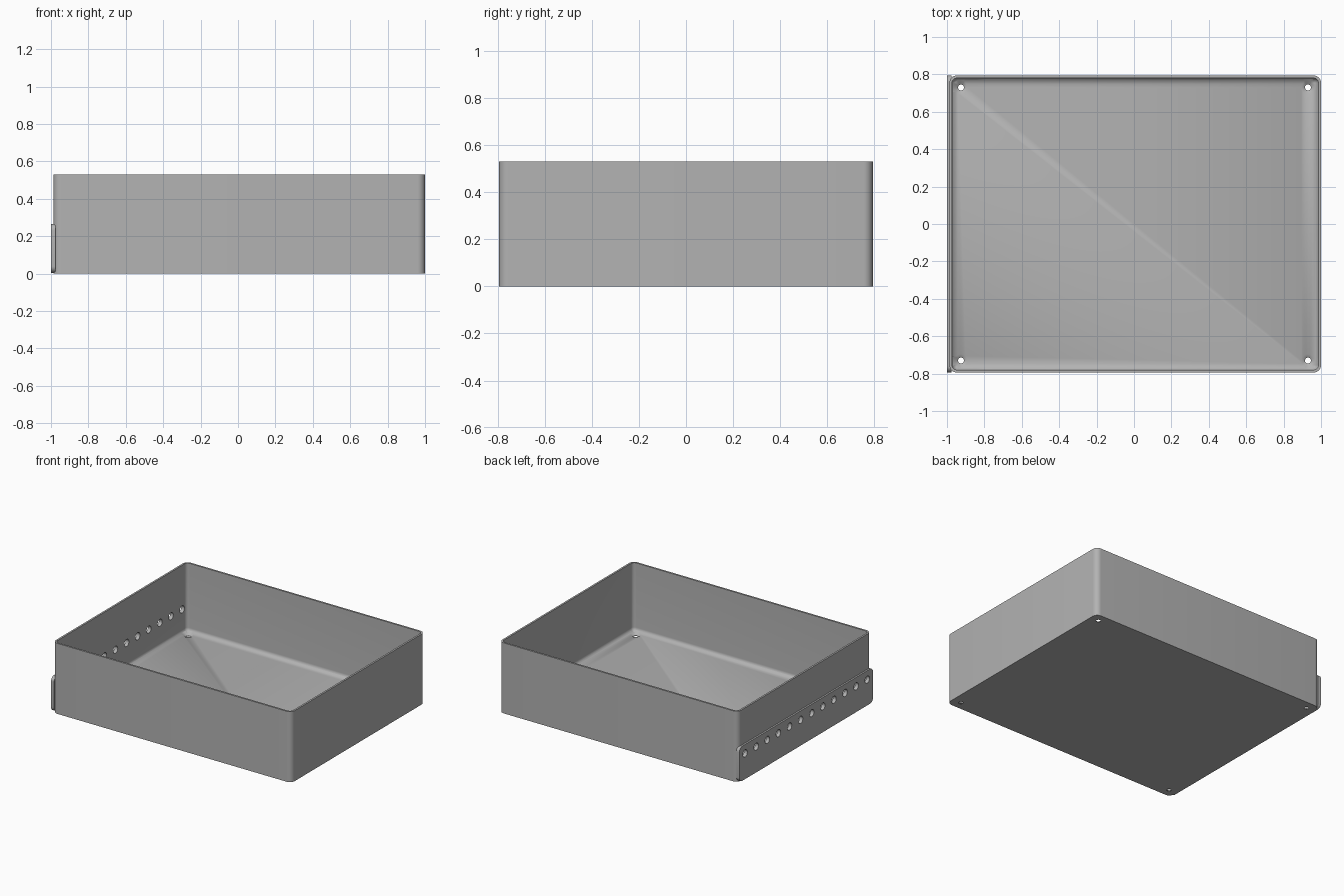
import bpy, bmesh, math
from mathutils import Matrix

if "Cube" in bpy.data.objects:
    bpy.data.objects.remove(bpy.data.objects["Cube"], do_unlink=True)

X0, X1, HY, TOP = -0.987, 1.0, 0.794, 0.53
WALL, FLOOR, CORNER, FILLET = 0.014, 0.016, 0.04, 0.03

grey = bpy.data.materials.new("mid grey")
grey.use_nodes = True
color = (0.45, 0.45, 0.45, 1)
grey.diffuse_color = color
grey.node_tree.nodes["Principled BSDF"].inputs["Base Color"].default_value = color


def rounded_rect(a0, a1, b0, b1, r, steps=8):
    """Outline of a rectangle with round corners, counter-clockwise."""
    pts = []
    centres = [(a1 - r, b1 - r), (a0 + r, b1 - r), (a0 + r, b0 + r), (a1 - r, b0 + r)]
    for k, (ca, cb) in enumerate(centres):
        for i in range(steps + 1):
            t = math.pi / 2 * (k + i / steps)
            pts.append((ca + r * math.cos(t), cb + r * math.sin(t)))
    return pts


def loft(name, rings):
    """Skin a list of point rings and cap both ends."""
    bm = bmesh.new()
    loops = [[bm.verts.new(p) for p in ring] for ring in rings]
    for a, b in zip(loops, loops[1:]):
        for i in range(len(a)):
            j = (i + 1) % len(a)
            bm.faces.new((a[i], a[j], b[j], b[i]))
    bm.faces.new(loops[0])
    bm.faces.new(loops[-1])
    bmesh.ops.recalc_face_normals(bm, faces=bm.faces)
    return finish(name, bm)


def finish(name, bm):
    mesh = bpy.data.meshes.new(name)
    bm.to_mesh(mesh)
    bm.free()
    mesh.materials.append(grey)
    obj = bpy.data.objects.new(name, mesh)
    bpy.context.collection.objects.link(obj)
    return obj


def add_cone(bm, centre, r1, r2, depth, turn=Matrix()):
    bmesh.ops.create_cone(bm, cap_ends=True, segments=24, radius1=r1, radius2=r2,
                          depth=depth, matrix=Matrix.Translation(centre) @ turn)


def cut(obj, cutter):
    mod = obj.modifiers.new(cutter.name, "BOOLEAN")
    mod.operation = "DIFFERENCE"
    mod.solver = "EXACT"
    mod.object = cutter
    cutter.hide_render = True
    cutter.hide_set(True)


# Open tray: outer wall, rim, inner wall, then a fillet into the floor
def tray_ring(inset, z):
    r = max(CORNER - inset, 0.006)
    return [(x, y, z) for x, y in rounded_rect(X0 + inset, X1 - inset, -HY + inset, HY - inset, r)]


profile = [(0, 0), (0, TOP), (WALL, TOP)]
for i in range(9):
    t = math.pi / 2 * i / 8
    profile.append((WALL + FILLET * (1 - math.cos(t)), FLOOR + FILLET * (1 - math.sin(t))))
tray = loft("tray", [tray_ring(*p) for p in profile])

# Side mounting strip on the right wall
side = rounded_rect(-HY, HY, 0.004, 0.265, 0.035)
strip = loft("side_strip", [[(x, y, z) for y, z in side] for x in (-1.0, -0.975)])

# Row of round holes through strip and wall
bm = bmesh.new()
for i in range(12):
    add_cone(bm, (-0.985, (i - 5.5) * 0.132, 0.198), 0.027, 0.027, 0.1,
             Matrix.Rotation(math.pi / 2, 4, "Y"))
row_cutter = finish("side_hole_cutter", bm)

# Countersunk screw holes in the floor corners
bm = bmesh.new()
sink_bm = bmesh.new()
for x in (-0.925, 0.93):
    for y in (-0.73, 0.73):
        add_cone(bm, (x, y, 0), 0.016, 0.016, 0.1)
        add_cone(sink_bm, (x, y, FLOOR), 0.016, 0.052, 0.024)
screw_cutter = finish("screw_hole_cutter", bm)
sink_cutter = finish("countersink_cutter", sink_bm)

cut(tray, row_cutter)
cut(strip, row_cutter)
cut(tray, screw_cutter)
cut(tray, sink_cutter)

# Smooth the rounded parts, keep the sharp edges
for obj in (tray, strip):
    bpy.ops.object.select_all(action="DESELECT")
    obj.select_set(True)
    bpy.context.view_layer.objects.active = obj
    for mod in list(obj.modifiers):
        bpy.ops.object.modifier_apply(modifier=mod.name)
    bpy.ops.object.shade_smooth_by_angle(angle=math.radians(35))
